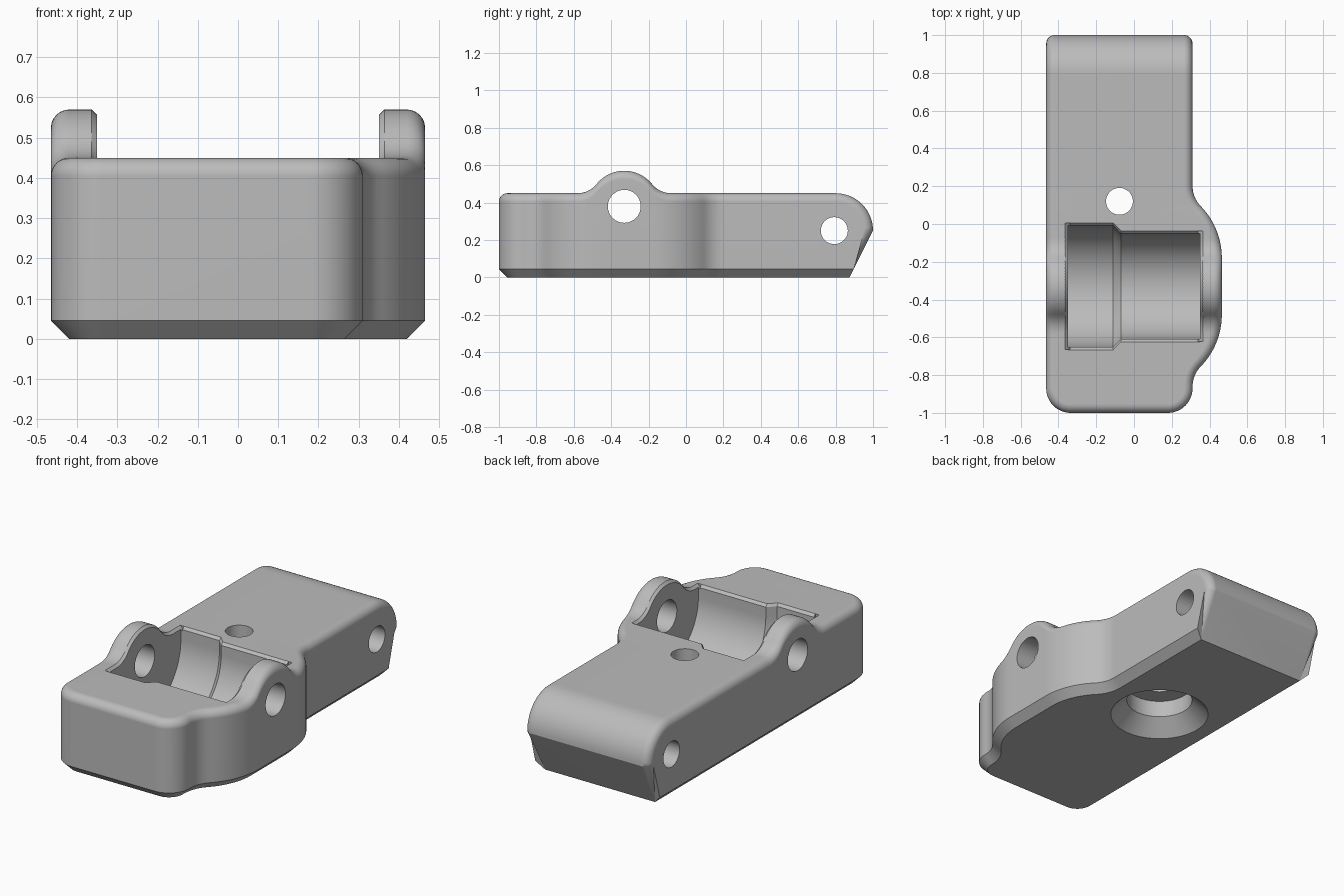
import bpy, bmesh
from math import sin, cos, pi, sqrt, radians

if "Cube" in bpy.data.objects:
    bpy.data.objects.remove(bpy.data.objects["Cube"], do_unlink=True)

LEFT, RIGHT, BULGE = -0.465, 0.31, 0.465   # side walls and bulge in x
MID = -0.33                                # y of the axle
AXLE_Z, TOP = 0.38, 0.45
EDGE, CORNER, TAIL = 0.045, 0.13, 0.2      # edge, front corner, rear radii
STEPS = 8

grey = bpy.data.materials.new("plain grey")
grey.use_nodes = True
grey.diffuse_color = (0.5, 0.5, 0.5, 1)
bsdf = next(n for n in grey.node_tree.nodes if n.type == 'BSDF_PRINCIPLED')
bsdf.inputs["Base Color"].default_value = (0.5, 0.5, 0.5, 1)


def make_object(name, bm):
    bmesh.ops.recalc_face_normals(bm, faces=bm.faces[:])
    mesh = bpy.data.meshes.new(name)
    bm.to_mesh(mesh)
    bm.free()
    mesh.materials.append(grey)
    obj = bpy.data.objects.new(name, mesh)
    bpy.context.collection.objects.link(obj)
    return obj


def loft(name, sections):
    """Closed solid through a row of rings with equal point counts."""
    bm = bmesh.new()
    rings = [[bm.verts.new(p) for p in s] for s in sections]
    n = len(rings[0])
    for a, b in zip(rings, rings[1:]):
        for i in range(n):
            j = (i + 1) % n
            bm.faces.new((a[i], a[j], b[j], b[i]))
    bm.faces.new(rings[0])
    bm.faces.new(rings[-1])
    return make_object(name, bm)


def circle(r, n=64):
    return [(r * cos(2 * pi * i / n), r * sin(2 * pi * i / n)) for i in range(n)]


def height(y):
    """Top surface: flat with a filleted round hump over the axle."""
    d = abs(y - MID)
    if d < 0.148:
        return AXLE_Z + sqrt(0.19 ** 2 - d * d)
    if d < 0.25:
        return TOP + 0.13 - sqrt(0.13 ** 2 - (0.25 - d) ** 2)
    return TOP


def right_wall(y):
    """Side outline: straight with a blended bulge beside the axle."""
    d = abs(y - MID)
    if d < 0.15:
        return BULGE
    if d < 0.425:
        return BULGE - 0.393 + sqrt(0.393 ** 2 - (d - 0.15) ** 2)
    if d < 0.53:
        return RIGHT + 0.15 - sqrt(0.15 ** 2 - (0.53 - d) ** 2)
    return RIGHT


# Outline from the rear to the front: (x, y, normal x, normal y, tail angle)
left, right = [], []
for i in range(16, 0, -1):
    t = pi / 2 * i / 16
    left.append((LEFT, 0.8, -1, 0, t))
    right.append((RIGHT, 0.8, 1, 0, t))
count = 110
front_y = -1 + CORNER
for i in range(count):
    y = 0.8 + (front_y - 0.8) * i / count
    slope = (right_wall(y + 0.002) - right_wall(y - 0.002)) / 0.004
    size = sqrt(1 + slope * slope)
    left.append((LEFT, y, -1, 0, 0))
    right.append((right_wall(y), y, 1 / size, -slope / size, 0))
for i in range(13):
    a = pi / 2 * i / 12
    y = front_y - CORNER * sin(a)
    left.append((LEFT + CORNER * (1 - cos(a)), y, -cos(a), -sin(a), 0))
    right.append((RIGHT - CORNER * (1 - cos(a)), y, cos(a), -sin(a), 0))

# Body: bottom chamfer, wall and rounded top edge at each outline point
bm = bmesh.new()


def rib(x, y, nx, ny, t):
    pts = []
    for off, z, tail_y in ((EDGE, 0, 0.875), (0, EDGE, 0.8975)):
        by = y + (tail_y - 0.8) * t / (pi / 2)
        pts.append((x - nx * off, by - ny * off, z))
    for k in range(STEPS + 1):
        a = pi / 2 * k / STEPS
        off, depth = EDGE * (1 - cos(a)), EDGE * (1 - sin(a))
        px, py = x - nx * off, y - ny * off
        if t:
            r = TAIL - depth
            pts.append((px, 0.8 + r * sin(t), TOP - TAIL + r * cos(t)))
        else:
            pts.append((px, py, height(py) - depth))
    return [bm.verts.new(p) for p in pts]


L = [rib(*p) for p in left]
R = [rib(*p) for p in right]
chain = L + R[::-1]
for a, b in zip(chain, chain[1:]):
    for k in range(len(a) - 1):
        bm.faces.new((a[k], b[k], b[k + 1], a[k + 1]))
for i in range(len(L) - 1):
    for k in (0, -1):
        bm.faces.new((L[i][k], L[i + 1][k], R[i + 1][k], R[i][k]))
# Slanted rear end
for v in (L[0], R[0]):
    for k in range(1, len(v) - 1):
        bm.faces.new((v[0], v[k], v[k + 1]))
bm.faces.new((L[0][0], L[0][-1], R[0][-1], R[0][0]))
body = make_object("clamp_body", bm)

# Stepped trough with a chamfered rim
BEVEL = 0.014


def trough_section(x, r):
    half = [(r + BEVEL, 1), (r + BEVEL, TOP), (r, TOP - BEVEL)]
    arc = [(r * cos(pi * i / 40), -r * sin(pi * i / 40)) for i in range(41)]
    pts = half + [(y, AXLE_Z + z) for y, z in arc]
    pts += [(-y, z) for y, z in reversed(half)]
    return [(x, MID + y, z) for y, z in pts]


INNER = 0.35
cutters = [loft("trough_cutter", [trough_section(x, r) for x, r in (
    (-INNER, 0.322), (-0.11, 0.322), (-0.07, 0.28), (INNER, 0.28))])]

# Chamfer along the inner edge of each ear
for side, reach in ((-1, 0.335), (1, 0.293)):
    rows = []
    for i in range(49):
        y = MID + reach * (i / 24 - 1)
        h = height(y)
        rows.append([(side * (INNER + dx), y, h + dz) for dx, dz in
                     ((-0.01, -0.01 - BEVEL), (-0.01, 0.05), (0.05 + BEVEL, 0.05))])
    cutters.append(loft("ear_chamfer_cutter", rows))

# Axle hole and rear cross hole
for name, r, y, z in (("axle_hole_cutter", 0.088, MID, AXLE_Z),
                      ("rear_hole_cutter", 0.072, 0.793, 0.25)):
    cutters.append(loft(name, [[(x, y + a, z + b) for a, b in circle(r)]
                               for x in (-0.7, 0.7)]))

# Screw hole with counterbore and flared mouth underneath
cutters.append(loft("screw_hole_cutter", [
    [(a - 0.077, b + 0.12, z) for a, b in circle(r)]
    for z, r in ((-0.01, 0.27), (0.086, 0.174), (0.18, 0.174),
                 (0.18, 0.071), (0.7, 0.071))]))

bpy.context.view_layer.objects.active = body
for cutter in cutters:
    mod = body.modifiers.new("cut", 'BOOLEAN')
    mod.operation = 'DIFFERENCE'
    mod.solver = 'EXACT'
    mod.object = cutter
    bpy.ops.object.modifier_apply(modifier=mod.name)
    bpy.data.objects.remove(cutter, do_unlink=True)

for obj in bpy.context.selected_objects:
    obj.select_set(False)
body.select_set(True)
bpy.ops.object.shade_smooth_by_angle(angle=radians(28))
normals = body.modifiers.new("weighted_normals", 'WEIGHTED_NORMAL')
normals.keep_sharp = True
